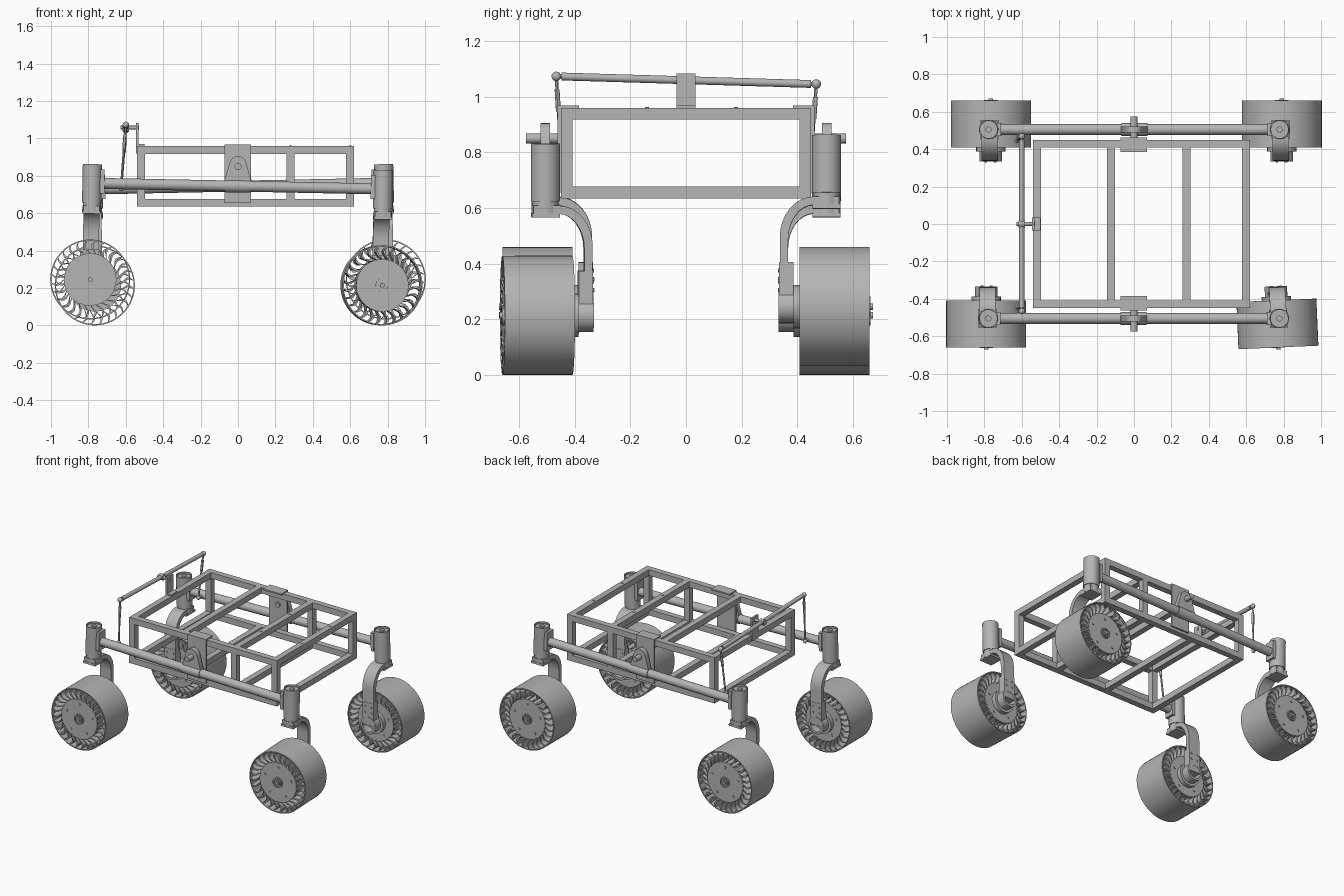
import bpy, bmesh, math
from mathutils import Matrix, Vector

if "Cube" in bpy.data.objects:
    bpy.data.objects.remove(bpy.data.objects["Cube"])

grey = bpy.data.materials.new("plain_grey")
grey.use_nodes = True
COLOR = (0.46, 0.46, 0.46, 1)
grey.diffuse_color = COLOR
grey.node_tree.nodes["Principled BSDF"].inputs["Base Color"].default_value = COLOR
IDENT = Matrix.Identity(4)


def finish(name, bm, M=IDENT):
    """Smooth shading with hard edges, then an object placed by M."""
    bmesh.ops.remove_doubles(bm, verts=bm.verts, dist=1e-5)
    bmesh.ops.recalc_face_normals(bm, faces=bm.faces)
    for f in bm.faces:
        f.smooth = True
    for e in bm.edges:
        e.smooth = len(e.link_faces) == 2 and e.calc_face_angle(0) < math.radians(30)
    mesh = bpy.data.meshes.new(name)
    bm.to_mesh(mesh)
    bm.free()
    mesh.materials.append(grey)
    ob = bpy.data.objects.new(name, mesh)
    bpy.context.collection.objects.link(ob)
    ob.matrix_world = M


def box(name, lo, hi, M=IDENT):
    bm = bmesh.new()
    lo, hi = Vector(lo), Vector(hi)
    size = [abs(d) for d in hi - lo]
    bmesh.ops.create_cube(bm, size=1, matrix=Matrix.Translation((lo + hi) / 2) @ Matrix.Diagonal((*size, 1)))
    finish(name, bm, M)


def lathe(name, a, b, prof, n=32, M=IDENT, closed=False):
    """Turn a (radius, distance) profile round the axis from a towards b."""
    bm = bmesh.new()
    a, d = Vector(a), Vector(b) - Vector(a)
    T = Matrix.Translation(a) @ d.to_track_quat("Z", "Y").to_matrix().to_4x4()
    rings = [[bm.verts.new(T @ Vector((r * math.cos(t), r * math.sin(t), h)))
              for t in (math.tau * i / n for i in range(n))] for r, h in prof]
    pairs = list(zip(rings, rings[1:])) + ([(rings[-1], rings[0])] if closed else [])
    for p, q in pairs:
        for i in range(n):
            j = (i + 1) % n
            bm.faces.new((p[i], p[j], q[j], q[i]))
    bmesh.ops.dissolve_degenerate(bm, dist=1e-6, edges=bm.edges)
    finish(name, bm, M)


def cyl(name, a, b, r, n=24, M=IDENT):
    L = (Vector(b) - Vector(a)).length
    lathe(name, a, b, [(0, 0), (r, 0), (r, L), (0, L)], n, M)


def ring(name, a, b, r_out, r_in, n=48, M=IDENT):
    L = (Vector(b) - Vector(a)).length
    lathe(name, a, b, [(r_in, 0), (r_out, 0), (r_out, L), (r_in, L)], n, M, True)


def ball(name, c, r):
    c = Vector(c)
    prof = [(r * math.sin(k * math.pi / 10), -r * math.cos(k * math.pi / 10)) for k in range(11)]
    lathe(name, c, c + Vector((0, 0, 1)), prof, 16)


def prism_into(bm, pts, offset):
    """Extrude a closed outline of 3D points by offset."""
    p = [bm.verts.new(v) for v in pts]
    q = [bm.verts.new(Vector(v) + Vector(offset)) for v in pts]
    bm.faces.new(p)
    bm.faces.new(q[::-1])
    for i in range(len(p)):
        j = (i + 1) % len(p)
        bm.faces.new((p[i], q[i], q[j], p[j]))


# Frame of square bars
X0, X1, Y, Z0, Z1, T = -0.54, 0.62, 0.45, 0.635, 0.96, 0.042
for level, z in (("lower", Z0), ("upper", Z1 - T)):
    for side, s in (("right", -1), ("left", 1)):
        box(f"{level}_{side}_rail", (X0, s * Y, z), (X1, s * (Y - T), z + T))
    for i, x in enumerate((X0, -0.144, 0.26, X1 - T)):
        box(f"{level}_cross_bar_{i}", (x, T - Y, z), (x + T, Y - T, z + T))
for i, x in enumerate((X0, 0.26, X1 - T)):
    for s in (-1, 1):
        box(f"post_{i}", (x, s * Y, Z0 + T), (x + T, s * (Y - T), Z1 - T))
for x in (0.281, 0.599):
    for y in (-0.14, 0.18):
        cyl("bar_bolt", (x, y, Z1), (x, y, Z1 + 0.003), 0.007, 12)


def wheel(x, s, M):
    """Wheel with thin rim, hub drum and curved blades; s is the outward side."""
    zc, inner, outer = 0.23, 0.408, 0.66

    def at(y, dx=0, dz=0):
        return (x + dx, s * y, zc + dz)
    ring("wheel_rim", at(inner), at(outer), 0.214, 0.207, 64, M)
    cyl("wheel_hub", at(inner + 0.008), at(outer - 0.006), 0.14, 48, M)
    ring("hub_collar", at(outer - 0.006), at(outer + 0.002), 0.036, 0.028, 24, M)
    box("hub_square", at(outer - 0.006, -0.018, -0.018), at(outer + 0.001, 0.018, 0.018), M)
    cyl("axle_nub", at(outer), at(outer + 0.011), 0.012, 16, M)
    for k in range(5):
        t = math.tau * k / 5 + 0.3
        dx, dz = 0.105 * math.cos(t), 0.105 * math.sin(t)
        cyl("hub_bolt", at(outer - 0.006, dx, dz), at(outer, dx, dz), 0.008, 12, M)
        cyl("inner_bolt", at(inner + 0.003, dx, dz), at(inner + 0.01, dx, dz), 0.008, 12, M)
    bm = bmesh.new()
    blades = 28
    for k in range(blades):
        pts = []
        for side in (1, -1):
            for j in range(6)[::side]:
                u = j / 5
                r = 0.137 + 0.073 * u
                bend = 0.13 * math.sin(math.pi * u) + 0.1 * u
                t = math.tau * k / blades + bend + side * (0.012 + 0.02 * math.sin(math.pi * u))
                pts.append(at(inner + 0.004, r * math.cos(t), r * math.sin(t)))
        prism_into(bm, pts, (0, s * (outer - inner - 0.006), 0))
    finish("wheel_blades", bm, M)


def leg(x, s, M):
    """Curved strip from the steering motor down to the wheel motor."""
    def curve(cy, cz, ry, rz):
        return [(cy - ry * math.sin(a), cz + rz * math.cos(a)) for a in (math.pi / 2 * k / 8 for k in range(9))]
    out = [(0.55, 0.625)] + curve(0.46, 0.48, 0.123, 0.145) + [(0.337, 0.3)]
    inn = [(0.55, 0.595)] + curve(0.46, 0.47, 0.093, 0.125) + [(0.367, 0.3)]
    bm = bmesh.new()
    prism_into(bm, [(x - 0.043, s * y, z) for y, z in out + inn[::-1]], (0.086, 0, 0))
    finish("curved_leg", bm, M)
    box("leg_foot", (x - 0.043, s * 0.335, 0.23), (x + 0.043, s * 0.387, 0.39), M)
    box("leg_top_plate", (x - 0.048, s * 0.455, 0.582), (x + 0.048, s * 0.555, 0.597), M)
    cyl("motor_flange", (x, s * 0.387, 0.23), (x, s * 0.42, 0.23), 0.078, 32, M)
    ring("wheel_motor", (x, s * 0.333, 0.23), (x, s * 0.39, 0.23), 0.06, 0.045, 32, M)
    for dx in (-0.025, 0.025):
        for z in (0.32, 0.36):
            cyl("foot_bolt", (x + dx, s * 0.33, z), (x + dx, s * 0.336, z), 0.007, 10, M)


# Rocker arm on each side, tilted opposite ways about its pivot
PZ, YA = 0.85, 0.505
for s, side in ((-1, "front"), (1, "back")):
    M = (Matrix.Translation((0, 0, PZ)) @ Matrix.Rotation(-s * 0.02, 4, "Y") @ Matrix.Translation((0, 0, -PZ)))
    y = s * YA
    cyl(f"{side}_rocker_tube", (-0.74, y, 0.745), (0.74, y, 0.745), 0.029, 32, M)
    cyl(f"{side}_rocker_sleeve", (-0.07, y, 0.745), (0.07, y, 0.745), 0.034, 32, M)
    # Rounded pivot lug
    arc = [(0.045 * math.cos(a), PZ + 0.01 + 0.045 * math.sin(a)) for a in (math.pi * (k + 1) / 12 for k in range(11))]
    bm = bmesh.new()
    prism_into(bm, [(px, y - 0.017, pz) for px, pz in [(-0.07, 0.745), (0.07, 0.745), (0.07, 0.78)] + arc
                    + [(-0.07, 0.78)]], (0, 0.034, 0))
    finish(f"{side}_pivot_lug", bm, M)
    cyl(f"{side}_pivot_pin", (0, s * 0.44, PZ), (0, s * 0.575, PZ), 0.018)
    # Angle bracket on the frame
    box(f"{side}_pivot_plate", (-0.072, s * 0.45, 0.655), (0.07, s * 0.462, 0.968))
    box(f"{side}_pivot_plate_top", (-0.072, s * 0.385, 0.958), (0.07, s * 0.462, 0.968))
    for e in (-1, 1):
        x = e * 0.778
        # Steering motor housing, open cup at the top
        lathe("steering_housing", (x, y, 0.64), (x, y, 1),
              [(0, 0), (0.052, 0), (0.052, 0.207), (0.046, 0.207), (0.046, 0.195), (0, 0.195)], 32, M)
        cyl("steering_shaft_cap", (x, y, 0.83), (x, y, 0.846), 0.016, 16, M)
        cyl("steering_collar", (x, y, 0.622), (x, y, 0.642), 0.047, 32, M)
        cyl("steering_bearing", (x, y, 0.59), (x, y, 0.625), 0.05, 32, M)
        box("tube_clamp", (e * 0.712, y - 0.035, 0.69), (e * 0.735, y + 0.035, 0.82), M)
        turn = math.radians(2.5) if (s, e) == (-1, 1) else 0
        pivot = Matrix.Translation((x, y, 0))
        W = M @ pivot @ Matrix.Rotation(turn, 4, "Z") @ pivot.inverted()
        leg(x, s, W)
        wheel(x, s, W)

# Balance bar with end links to the rockers
BX = -0.6
ends = {-1: Vector((BX, -0.466, 1.073)), 1: Vector((BX, 0.468, 1.045))}
cyl("balance_bar", ends[-1].lerp(ends[1], 0.02), ends[1].lerp(ends[-1], 0.02), 0.014)
for s, top in ends.items():
    foot = Vector((-0.624, s * 0.447, 0.745 - s * 0.012))
    ball("upper_joint", top, 0.017)
    ball("lower_joint", foot, 0.014)
    cyl("balance_link", top, foot, 0.006, 12)
    cyl("link_sleeve", top.lerp(foot, 0.15), top.lerp(foot, 0.4), 0.009, 12)
    cyl("link_stud", foot, foot + Vector((0, s * 0.04, 0)), 0.008, 12)
    cyl("joint_stud", top, top.lerp(ends[-s], 0.03), 0.008, 12)

# Centre mount of the balance bar
box("balance_mount", (-0.545, -0.035, 0.92), (-0.533, 0.035, 1.083))
box("balance_mount_foot", (-0.545, -0.035, 0.96), (-0.5, 0.035, 0.97))
cyl("balance_pivot", (-0.628, 0, 1.058), (-0.528, 0, 1.058), 0.01, 16)
cyl("balance_hub", (-0.618, 0, 1.058), (-0.582, 0, 1.058), 0.02, 20)
